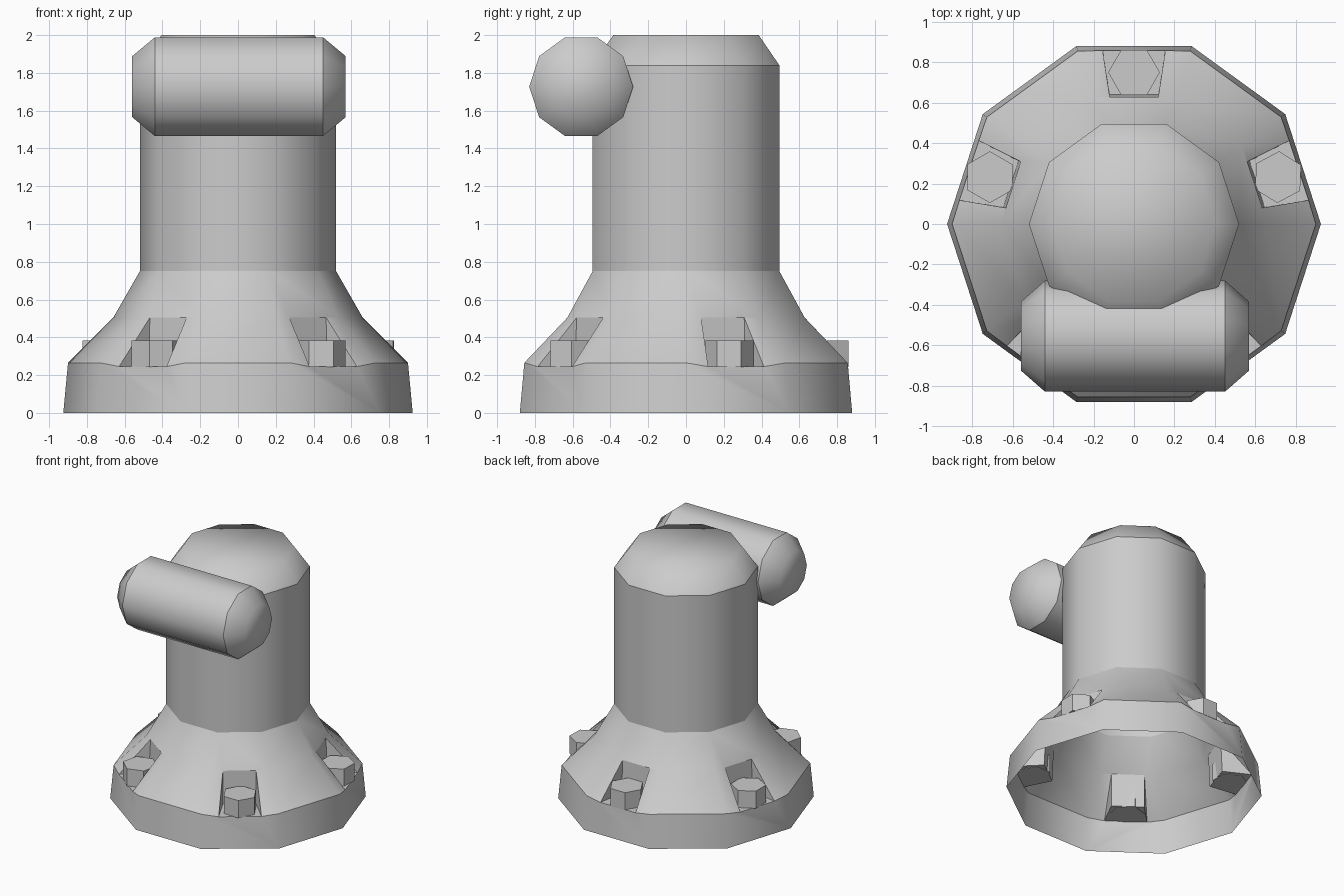
import bpy, bmesh
from math import sin, cos, pi, radians
from mathutils import Matrix, Vector

if "Cube" in bpy.data.objects:
    bpy.data.objects.remove(bpy.data.objects["Cube"], do_unlink=True)

SIDES = 10
STEP = 2 * pi / SIDES

grey = bpy.data.materials.new("plain grey")
grey.use_nodes = True
grey.diffuse_color = (0.6, 0.6, 0.6, 1)
grey.node_tree.nodes["Principled BSDF"].inputs["Base Color"].default_value = (0.6, 0.6, 0.6, 1)


def finish(bm, name, matrix=Matrix(), smooth=True):
    for f in bm.faces:
        f.smooth = smooth
    mesh = bpy.data.meshes.new(name)
    bm.to_mesh(mesh)
    bm.free()
    mesh.materials.append(grey)
    obj = bpy.data.objects.new(name, mesh)
    obj.matrix_world = matrix
    bpy.context.collection.objects.link(obj)
    return obj


def ring(bm, radius, z):
    return [bm.verts.new((radius * cos(k * STEP), radius * sin(k * STEP), z)) for k in range(SIDES)]


def bridge(bm, low, high):
    for k in range(SIDES):
        n = (k + 1) % SIDES
        bm.faces.new((low[k], low[n], high[n], high[k]))


def crease(bm, loop):
    for a, b in zip(loop, loop[1:] + loop[:1]):
        edge = bm.edges.get((a, b))
        if edge:
            edge.smooth = False


# Body: open flared skirt with five bolt pockets, column and chamfered top
bm = bmesh.new()
foot, rim, flare, neck, shoulder, crown = [ring(bm, r, z) for r, z in (
    (0.925, 0), (0.9, 0.265), (0.66, 0.505), (0.52, 0.75), (0.52, 1.84), (0.405, 2))]
bridge(bm, neck, shoulder)
bridge(bm, shoulder, crown)
bm.faces.new(crown)

for k in range(SIDES):
    n = (k + 1) % SIDES
    if k % 2:
        bm.faces.new((foot[k], foot[n], rim[n], rim[k]))
        bm.faces.new((rim[k], rim[n], flare[n], flare[k]))
        bm.faces.new((flare[k], flare[n], neck[n], neck[k]))
        continue
    turn = Matrix.Rotation((k + 0.5) * STEP, 3, 'Z')
    # Mouth top, mouth bottom and inner floor corners of the pocket
    (t1, t2), (b1, b2), (f1, f2) = [
        [bm.verts.new(turn @ Vector((r, s * w, z))) for s in (-1, 1)]
        for r, w, z in ((0.628, 0.12, 0.505), (0.858, 0.155, 0.245), (0.64, 0.12, 0.245))]
    bm.faces.new((foot[k], foot[n], rim[n], b2, b1, rim[k]))
    bm.faces.new((rim[k], b1, t1, flare[k]))
    bm.faces.new((b2, rim[n], flare[n], t2))
    bm.faces.new((flare[k], t1, t2, flare[n], neck[n], neck[k]))
    for face in ((t1, f1, f2, t2), (b1, f1, t1), (b2, t2, f2), (b1, b2, f2, f1)):
        for edge in bm.faces.new(face).edges:
            edge.smooth = False
    crease(bm, [rim[k], b1])
    crease(bm, [b2, rim[n]])
for loop in (rim, neck, shoulder):
    crease(bm, loop)
finish(bm, "body")

# Cross barrel: faceted horizontal cylinder with tapered ends
bm = bmesh.new()
rings = [ring(bm, r, z) for r, z in ((0.17, -0.565), (0.275, -0.445), (0.275, 0.445), (0.17, 0.565))]
for low, high in zip(rings, rings[1:]):
    bridge(bm, low, high)
bm.faces.new(rings[0][::-1])
bm.faces.new(rings[-1])
crease(bm, rings[1])
crease(bm, rings[2])
# Axes map x -> y, y -> z, z -> x
axes = Matrix(((0, 0, 1, 0.005), (1, 0, 0, -0.555), (0, 1, 0, 1.727), (0, 0, 0, 1)))
finish(bm, "cross_barrel", axes)

# Hexagonal bolts standing in the pockets
for i, (angle, twist) in enumerate(((18, 28), (90, 0), (162, 30), (234, 17), (306, 0))):
    bm = bmesh.new()
    bmesh.ops.create_cone(bm, cap_ends=True, segments=6, radius1=0.128, radius2=0.128, depth=0.14)
    for f in bm.faces:
        f.normal_update()
    a = radians(angle)
    # Cone vertices start on y, so a quarter turn puts them on x
    place = Matrix.Translation((0.75 * cos(a), 0.75 * sin(a), 0.312)) @ Matrix.Rotation(radians(twist + 90), 4, 'Z')
    finish(bm, f"bolt_{i + 1}", place, smooth=False)
